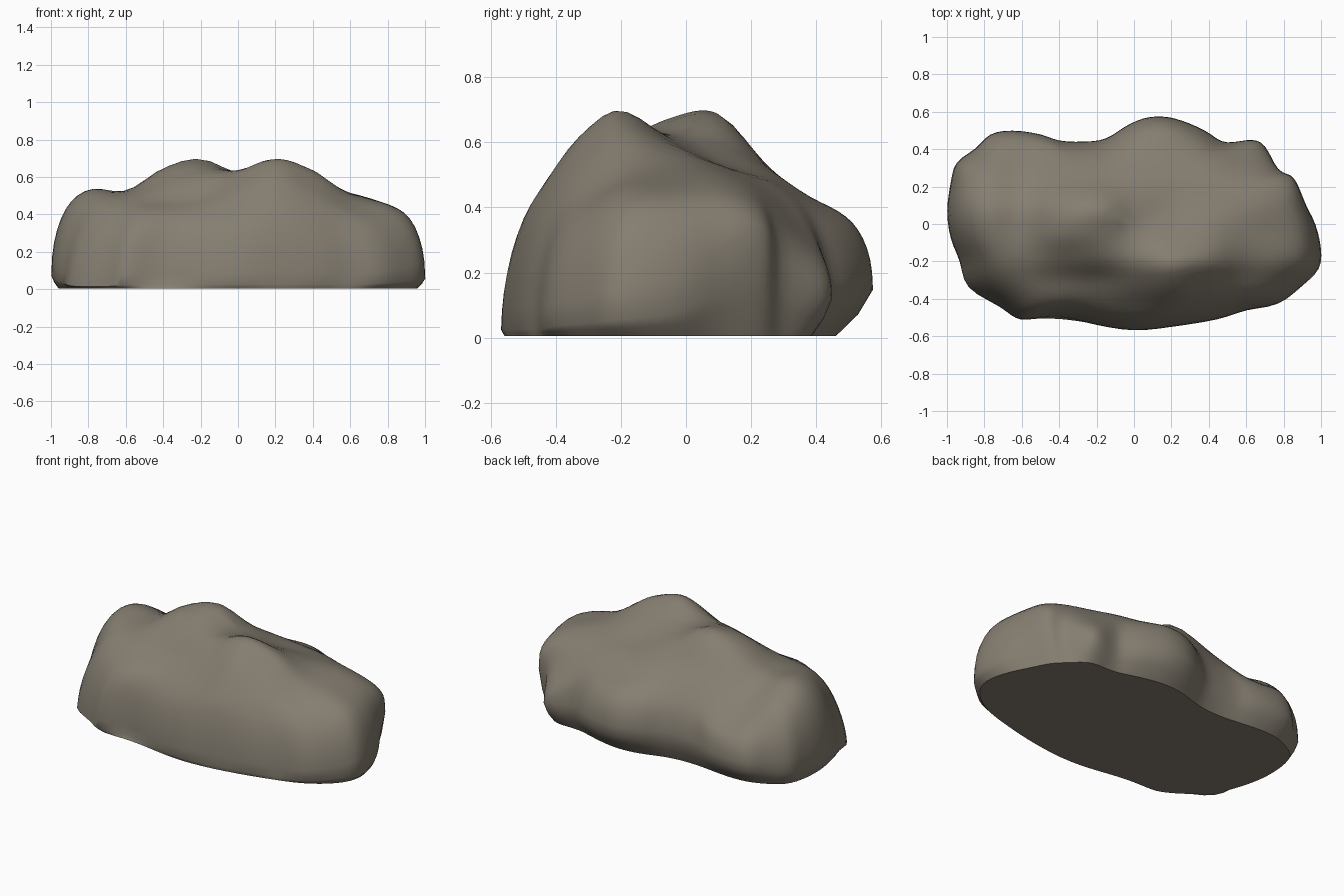
import bpy, bmesh, math
from mathutils import Vector

if "Cube" in bpy.data.objects:
    bpy.data.objects.remove(bpy.data.objects["Cube"])

# Footprint of the boulder seen from above, counter-clockwise
OUTLINE = [(1, -.13), (.97, 0), (.92, .1), (.88, .2), (.84, .26), (.77, .29),
           (.7, .42), (.63, .45), (.55, .44), (.47, .44), (.38, .5), (.25, .555),
           (.15, .575), (.05, .565), (-.05, .52), (-.15, .455), (-.27, .44),
           (-.4, .445), (-.5, .48), (-.65, .5), (-.77, .48), (-.85, .4),
           (-.95, .33), (-.98, .22), (-1, .07), (-.98, -.08), (-.93, -.2),
           (-.89, -.34), (-.72, -.44), (-.63, -.505), (-.55, -.51), (-.4, -.495),
           (-.2, -.54), (0, -.57), (.2, -.55), (.45, -.51), (.6, -.46),
           (.77, -.43), (.9, -.33), (.99, -.24)]

# Height profiles along x (-1 to 1 in 0.2 steps), one per y station
STATIONS = [-.45, -.3, -.2, -.05, .1, .25, .4, .55]
PROFILES = [
    [.42, .45, .46, .44, .43, .47, .53, .49, .45, .44, .46],
    [.50, .52, .49, .47, .49, .57, .65, .57, .47, .47, .51],
    [.57, .56, .52, .55, .60, .635, .70, .64, .51, .50, .54],
    [.61, .58, .53, .64, .675, .625, .61, .59, .52, .50, .55],
    [.61, .58, .52, .63, .69, .60, .54, .53, .51, .49, .52],
    [.55, .51, .44, .49, .53, .52, .495, .48, .45, .43, .44],
    [.46, .43, .35, .36, .40, .43, .43, .41, .33, .33, .38],
    [.40, .39, .34, .32, .35, .40, .42, .38, .31, .31, .34]]


def cubic(a, b, c, d, t):
    return b + (c - a) * (t / 2) + (a * 2 - b * 5 + c * 4 - d) * (t * t / 2) \
        + (b * 3 - a - c * 3 + d) * (t ** 3 / 2)


def along(values, pos):
    n = len(values) - 1
    pos = min(max(pos, 0), n - 1e-6)
    i = int(pos)
    return cubic(values[max(i - 1, 0)], values[i], values[i + 1],
                 values[min(i + 2, n)], pos - i)


def top_height(x, y):
    y = min(max(y, STATIONS[0]), STATIONS[-1])
    j = max(k for k in range(len(STATIONS) - 1) if STATIONS[k] <= y)
    pos = j + (y - STATIONS[j]) / (STATIONS[j + 1] - STATIONS[j])
    return along([along(p, (x + 1) * 5) for p in PROFILES], pos)


def relaxed(loop, times):
    for _ in range(times):
        loop = [(loop[i - 1] + loop[i] * 2 + loop[(i + 1) % len(loop)]) / 4
                for i in range(len(loop))]
    return loop


def near(p, x, y, size):
    return math.exp(-((p.x - x) ** 2 + (p.y - y) ** 2) / size ** 2)


# Detailed rim, a calmer outline for the upper body, and the undercut base
pts = [Vector(p) for p in OUTLINE]
n = len(pts)
rim = relaxed([cubic(pts[i - 1], pts[i], pts[(i + 1) % n], pts[(i + 2) % n], k / 3)
               for i in range(n) for k in range(3)], 1)
body = relaxed(rim, 25)


def base_point(p):
    y = p.y if p.y < .3 else .3 + (p.y - .3) * .6
    return Vector((p.x * (.97 - .03 * near(p, .88, .2, .2)), y))


base = relaxed([base_point(p) for p in rim], 8)

# Rings from the flat base, round the rim and in to the middle of the top
bm = bmesh.new()
rings = []
m = len(rim)


def rim_lift(p):
    return max(.025, .07 + .08 * p.normalized().y) \
        + .15 * near(p, .87, .22, .17) - .025 * near(p, -.9, -.33, .25)


def add_ring(point):
    rings.append([bm.verts.new(point(i)) for i in range(m)])


def surface(q):
    def point(i):
        p = rim[i]
        x, y = body[i].lerp(p, min(max((q - .7) / .27, 0), 1)) * q
        low = rim_lift(p)
        # upright at the overhanging corner, leaning along the front
        power = .5 + .13 * max(0, -p.normalized().y) \
            - .2 * near(p, .87, .22, .2) + .2 * near(p, -.9, -.33, .25)
        return x, y, low + (top_height(x, y) - low) * (1 - q ** 8) ** power
    return point


add_ring(lambda i: (*base[i], .005))
add_ring(lambda i: (*base[i].lerp(rim[i], .6), .005 + rim_lift(rim[i]) * .45))
for q in (1, .995, .985, .97, .95, .925, .9, .87, .83, .79, .74, .69, .63,
          .57, .51, .45, .38, .31, .24, .16, .08):
    add_ring(surface(q))

for a, b in zip(rings, rings[1:]):
    for i in range(m):
        bm.faces.new((a[i], a[(i + 1) % m], b[(i + 1) % m], b[i]))
peak = bm.verts.new((0, 0, top_height(0, 0)))
for i in range(m):
    bm.faces.new((rings[-1][i], rings[-1][(i + 1) % m], peak))
# Soften the worn stone surface, then close the flat underside
bmesh.ops.smooth_vert(bm, verts=[v for r in rings[5:] for v in r], factor=.4,
                      use_axis_x=True, use_axis_y=True, use_axis_z=True)
underside = bm.faces.new(list(reversed(rings[0])))
bmesh.ops.recalc_face_normals(bm, faces=bm.faces[:])
bm.faces.index_update()
underside_index = underside.index

mesh = bpy.data.meshes.new("boulder")
bm.to_mesh(mesh)
bm.free()
boulder = bpy.data.objects.new("boulder", mesh)
bpy.context.collection.objects.link(boulder)

# Single grey-brown stone colour
stone = bpy.data.materials.new("grey_brown_stone")
stone.diffuse_color = (.235, .208, .165, 1)
stone.use_nodes = True
stone.node_tree.nodes["Principled BSDF"].inputs["Base Color"].default_value = stone.diffuse_color
mesh.materials.append(stone)

bpy.context.view_layer.objects.active = boulder
boulder.select_set(True)
bpy.ops.object.shade_smooth_by_angle(angle=math.radians(50))
mesh.polygons[underside_index].use_smooth = False
